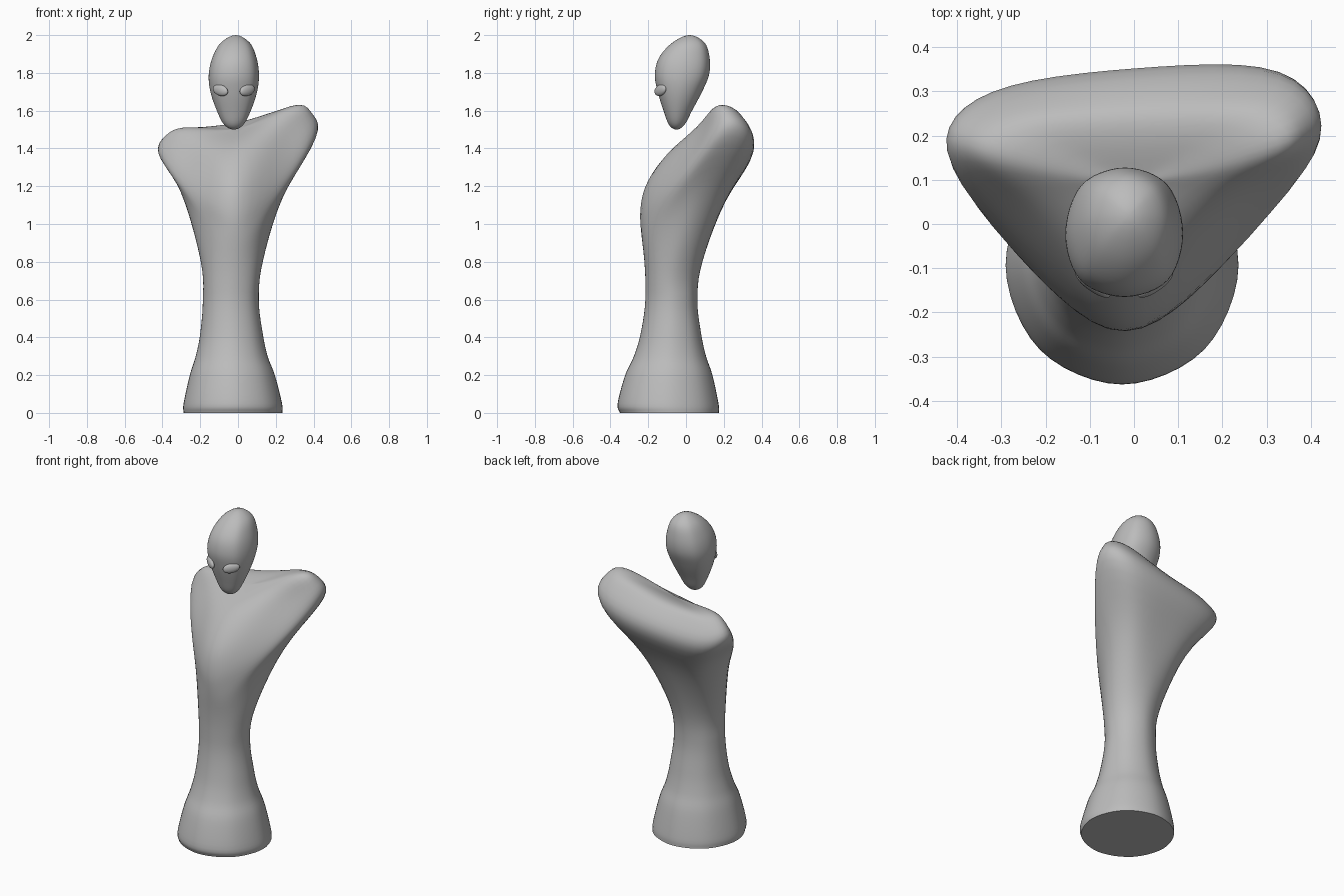
import bpy, bmesh, math
from mathutils import Vector, Matrix

if "Cube" in bpy.data.objects:
    bpy.data.objects.remove(bpy.data.objects["Cube"])

stone = bpy.data.materials.new("plain grey")
stone.diffuse_color = (0.5, 0.5, 0.5, 1)
stone.use_nodes = True
stone.node_tree.nodes["Principled BSDF"].inputs["Base Color"].default_value = stone.diffuse_color


def catmull(a, b, c, d, t):
    return 0.5 * (2 * b + (c - a) * t + (2 * a - 5 * b + 4 * c - d) * t * t
                  + (3 * b - a - 3 * c + d) * t ** 3)


def oval(z, x0, x1, y0, y1, n=2.0):
    """Eight points, starting at the front and going round to the right."""
    pts = []
    for i in range(8):
        a = -math.pi / 2 + i * math.pi / 4
        c, s = math.cos(a), math.sin(a)
        r = (abs(c) ** n + abs(s) ** n) ** (-1 / n)
        pts.append(Vector(((x0 + x1) / 2 + (x1 - x0) / 2 * c * r,
                           (y0 + y1) / 2 + (y1 - y0) / 2 * s * r, z)))
    return pts


def point(x, y, z):
    return [Vector((x, y, z))] * 8


def opposite(ring):
    return ring[4:] + ring[:4]


def loft(name, rings, pole_start, around=6, along=5, relax=0):
    """Smooth skin through eight-point rings; the last ring is a pole."""
    first = opposite(rings[1]) if pole_start else [2 * a - b for a, b in zip(rings[0], rings[1])]
    ext = [first] + rings + [opposite(rings[-2])]
    fine = []
    for k in range(1, len(ext) - 2):
        steps = along + (1 if k == len(ext) - 3 else 0)
        for s in range(steps):
            fine.append([catmull(ext[k - 1][i], ext[k][i], ext[k + 1][i], ext[k + 2][i], s / along)
                         for i in range(8)])
    bm = bmesh.new()
    rows = []
    for r in fine:
        rows.append([bm.verts.new(catmull(r[i - 1], r[i], r[(i + 1) % 8], r[(i + 2) % 8], t / around))
                     for i in range(8) for t in range(around)])
    n = 8 * around
    for a, b in zip(rows, rows[1:]):
        for i in range(n):
            j = (i + 1) % n
            bm.faces.new((a[i], a[j], b[j], b[i]))
    if not pole_start:
        bm.faces.new(rows[0][::-1])
    bmesh.ops.remove_doubles(bm, verts=bm.verts, dist=1e-5)
    # soften small ridges in the upper part
    for _ in range(relax):
        bmesh.ops.smooth_vert(bm, verts=[v for v in bm.verts if v.co.z > 0.7], factor=0.5,
                              use_axis_x=True, use_axis_y=True, use_axis_z=True)
    bmesh.ops.recalc_face_normals(bm, faces=bm.faces)
    return finish(name, bm)


def finish(name, bm):
    me = bpy.data.meshes.new(name)
    bm.to_mesh(me)
    bm.free()
    me.materials.append(stone)
    ob = bpy.data.objects.new(name, me)
    bpy.context.collection.objects.link(ob)
    bpy.ops.object.select_all(action='DESELECT')
    ob.select_set(True)
    bpy.context.view_layer.objects.active = ob
    bpy.ops.object.shade_smooth_by_angle(angle=math.radians(50))
    return ob


def ring(*pts):
    return [Vector(p) for p in pts]


# body: flared foot and waist, then tilted rings forming the shoulders
body = [
    oval(0.00, -0.288, 0.235, -0.350, 0.175),
    oval(0.05, -0.288, 0.233, -0.362, 0.172),
    oval(0.20, -0.255, 0.195, -0.322, 0.140),
    oval(0.30, -0.224, 0.157, -0.276, 0.106),
    oval(0.42, -0.200, 0.131, -0.240, 0.080),
    oval(0.60, -0.186, 0.110, -0.215, 0.060),
    oval(0.80, -0.197, 0.132, -0.222, 0.087),
    ring((-.02, -.240, .95), (.125, -.165, 1.00), (.243, .06, 1.16), (.17, .195, 1.15),
         (-.02, .21, 1.13), (-.20, .175, 1.11), (-.31, .055, 1.19), (-.17, -.165, 1.00)),
    ring((-.02, -.256, 1.07), (.25, -.04, 1.24), (.428, .19, 1.47), (.33, .355, 1.43),
         (0, .362, 1.37), (-.33, .305, 1.33), (-.435, .165, 1.38), (-.27, -.06, 1.21)),
    ring((-.02, -.225, 1.21), (.25, .05, 1.44), (.392, .18, 1.58), (.32, .295, 1.58),
         (0, .285, 1.51), (-.29, .26, 1.465), (-.38, .16, 1.475), (-.24, .02, 1.38)),
    ring((-.02, -.09, 1.385), (.17, .06, 1.52), (.31, .16, 1.635), (.21, .23, 1.605),
         (0, .21, 1.538), (-.20, .21, 1.515), (-.28, .14, 1.512), (-.17, .05, 1.455)),
    point(0, 0.09, 1.50),
]
loft("body", body, False, relax=6)

# head: inverted egg floating over the shoulders
head = [
    point(-0.022, -0.05, 1.50),
    oval(1.525, -0.073, 0.028, -0.090, -0.008),
    oval(1.60, -0.112, 0.068, -0.119, 0.032, 2.1),
    oval(1.70, -0.146, 0.101, -0.150, 0.085, 2.2),
    oval(1.79, -0.155, 0.111, -0.165, 0.122, 2.3),
    oval(1.88, -0.136, 0.098, -0.143, 0.125, 2.3),
    oval(1.96, -0.090, 0.062, -0.072, 0.098, 2.2),
    point(-0.012, 0.02, 2.0),
]
loft("head", head, True)

# eyes: small almond bumps, outer ends raised
for side, name in ((-1, "left_eye"), (1, "right_eye")):
    bm = bmesh.new()
    bmesh.ops.create_uvsphere(bm, u_segments=24, v_segments=14, radius=1)
    m = (Matrix.Translation((-0.022 + side * 0.071, -0.136, 1.708))
         @ Matrix.Rotation(side * math.radians(36), 4, 'Z')
         @ Matrix.Rotation(-side * math.radians(14), 4, 'Y')
         @ Matrix.Diagonal((0.049, 0.016, 0.029, 1)))
    bm.transform(m)
    finish(name, bm)
